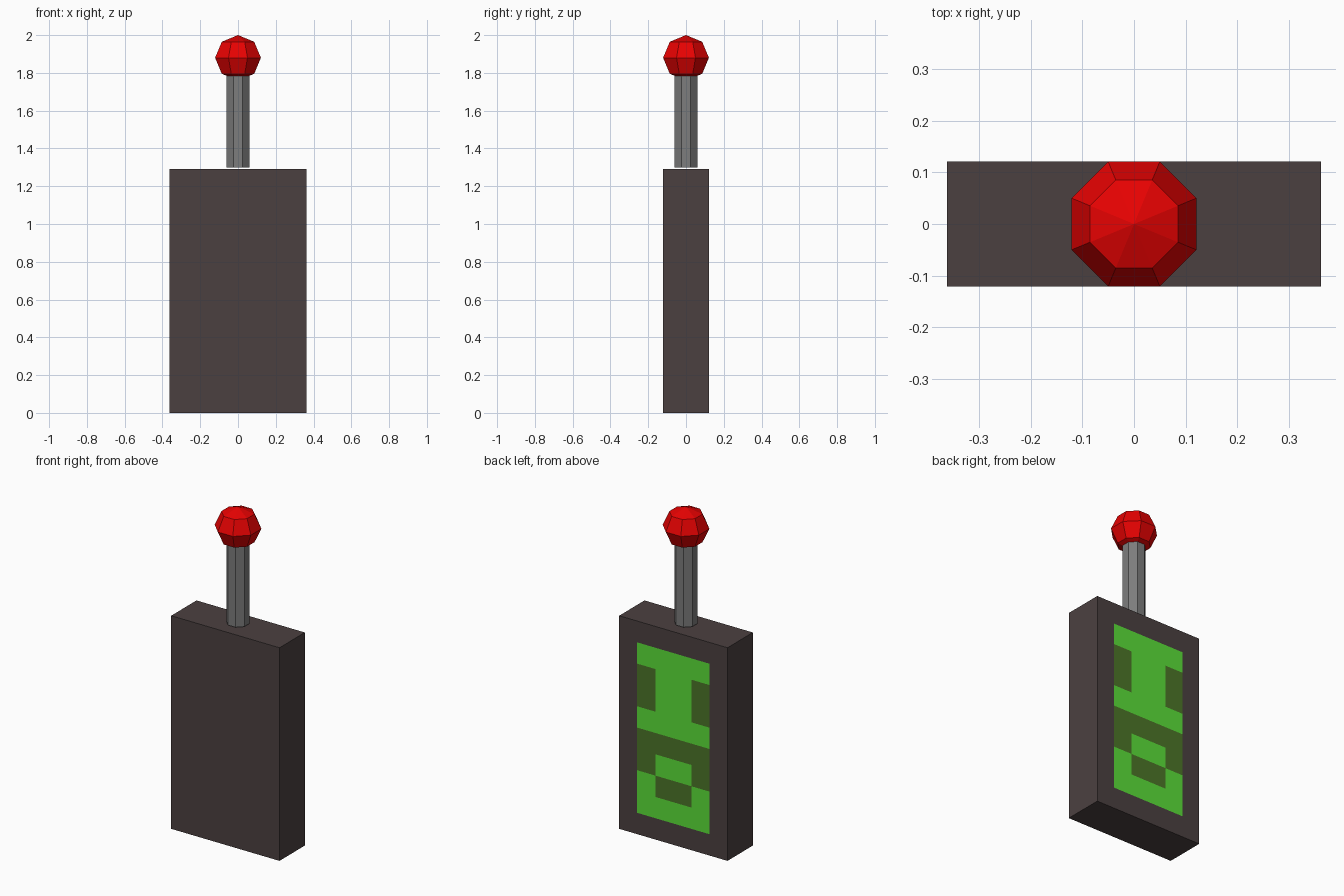
import bpy, bmesh, math
from mathutils import Matrix

if "Cube" in bpy.data.objects:
    bpy.data.objects.remove(bpy.data.objects["Cube"])


def material(name, srgb):
    m = bpy.data.materials.new(name)
    lin = [((c / 255 + 0.055) / 1.055) ** 2.4 if c > 10 else c / 255 / 12.92 for c in srgb]
    m.diffuse_color = (*lin, 1)
    m.use_nodes = True
    m.node_tree.nodes["Principled BSDF"].inputs["Base Color"].default_value = m.diffuse_color
    return m


def finish(name, bm, mats):
    bm.normal_update()
    mesh = bpy.data.meshes.new(name)
    bm.to_mesh(mesh)
    bm.free()
    for m in mats:
        mesh.materials.append(m)
    obj = bpy.data.objects.new(name, mesh)
    bpy.context.collection.objects.link(obj)
    return obj


casing = material("dark brown casing", (75, 64, 64))
dark_green = material("dark green screen", (76, 117, 40))
bright_green = material("bright green segments", (91, 224, 57))
grey = material("grey metal", (125, 125, 125))
red = material("red plastic", (233, 2, 2))

# Casing: a box whose back face is cut into a 4 x 8 screen grid
W, D, H = 0.725, 0.242, 1.29
CELL_X, CELL_Z, LEFT, BOTTOM = 0.121, 0.129, 0.242, 0.129
PATTERN = ["####", ".##.", ".##.", "####", "....", ".##.", "#..#", "####"]

bm = bmesh.new()
bmesh.ops.create_cube(bm, size=1, matrix=Matrix.Translation((0, 0, H / 2)) @ Matrix.Diagonal((W, D, H, 1)))
bm.normal_update()
cuts = [((LEFT - i * CELL_X, 0, 0), (1, 0, 0)) for i in range(5)]
cuts += [((0, 0, BOTTOM + i * CELL_Z), (0, 0, 1)) for i in range(9)]
for point, normal in cuts:
    faces = [f for f in bm.faces if f.normal.y > 0.9]
    geom = faces + list({e for f in faces for e in f.edges}) + list({v for f in faces for v in f.verts})
    bmesh.ops.bisect_plane(bm, geom=geom, dist=1e-5, plane_co=point, plane_no=normal)
    bm.normal_update()

# Colour screen cells by their place in the pattern
for f in bm.faces:
    if f.normal.y > 0.9:
        c = f.calc_center_median()
        col = math.floor((LEFT - c.x) / CELL_X)
        row = 7 - math.floor((c.z - BOTTOM) / CELL_Z)
        if 0 <= col < 4 and 0 <= row < 8:
            f.material_index = 2 if PATTERN[row][col] == "#" else 1
finish("casing", bm, [casing, dark_green, bright_green])

# Flat sides of the octagons face the axes
TURN = Matrix.Rotation(math.pi / 8, 4, "Z")
TO_CORNER = 1 / math.cos(math.pi / 8)

# Handle shaft, just clear of the casing
bm = bmesh.new()
bmesh.ops.create_cone(bm, cap_ends=True, segments=8, radius1=0.06 * TO_CORNER, radius2=0.06 * TO_CORNER,
                      depth=0.5, matrix=Matrix.Translation((0, 0, 1.55)) @ TURN)
finish("shaft", bm, [grey])

# Faceted knob
bm = bmesh.new()
bmesh.ops.create_uvsphere(bm, u_segments=8, v_segments=4, radius=0.12,
                          matrix=Matrix.Translation((0, 0, 1.88)) @ TURN
                          @ Matrix.Diagonal((TO_CORNER * 1.01, TO_CORNER * 1.01, 1, 1)))
finish("knob", bm, [red])
